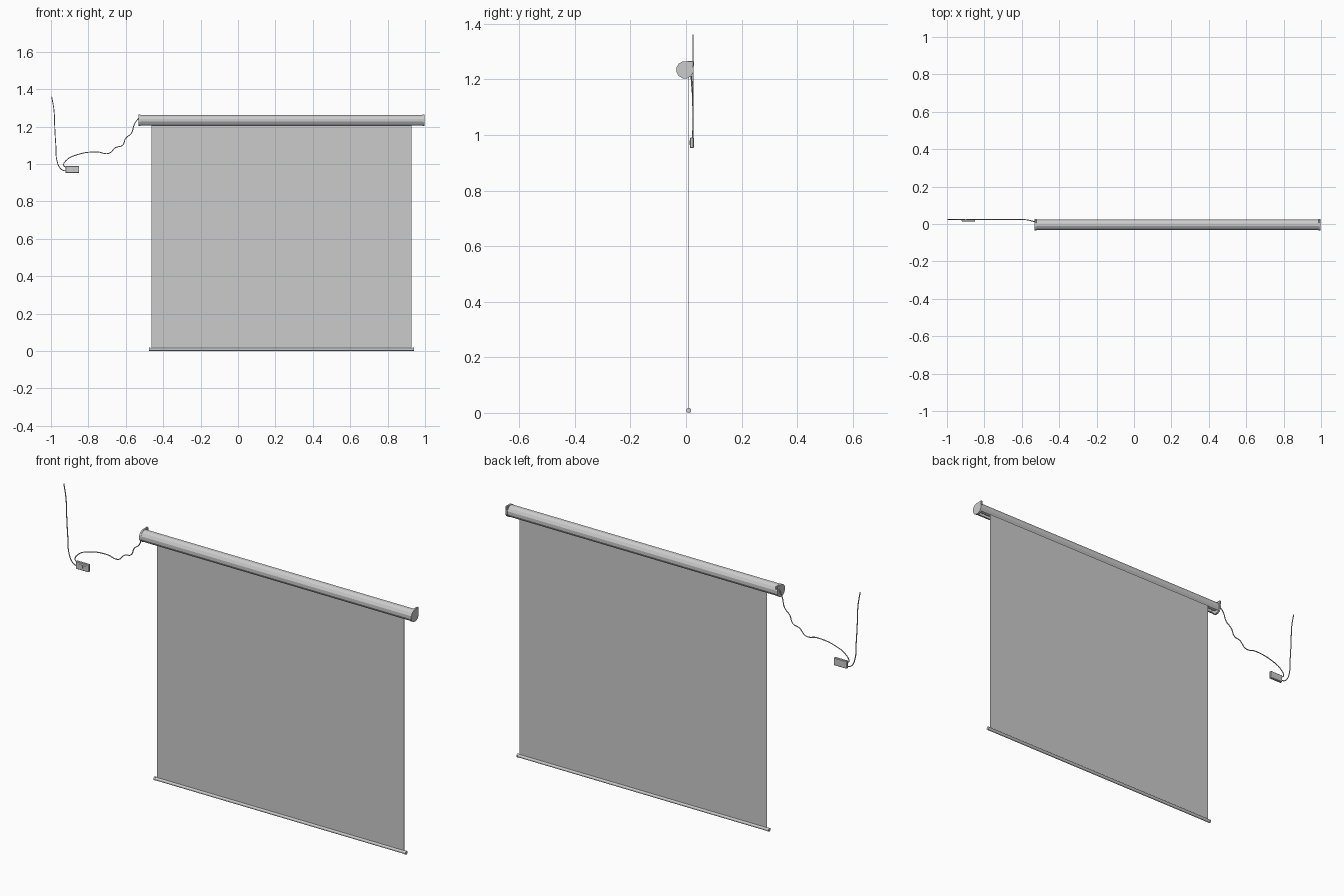
import bpy, bmesh, math

if "Cube" in bpy.data.objects:
    bpy.data.objects.remove(bpy.data.objects["Cube"])

CY, CZ = -0.004, 1.234   # axis of the housing


def mesh_object(name, bm):
    bmesh.ops.recalc_face_normals(bm, faces=bm.faces)
    me = bpy.data.meshes.new(name)
    bm.to_mesh(me)
    bm.free()
    ob = bpy.data.objects.new(name, me)
    bpy.context.collection.objects.link(ob)
    return ob


def extrude_x(name, profile, x0, x1):
    """Solid prism along x from a closed (y, z) profile."""
    bm = bmesh.new()
    f = bm.faces.new([bm.verts.new((x0, y, z)) for y, z in profile])
    r = bmesh.ops.extrude_face_region(bm, geom=[f])
    for v in r["geom"]:
        if isinstance(v, bmesh.types.BMVert):
            v.co.x = x1
    return mesh_object(name, bm)


def box(name, lo, hi, bevel=0):
    ob = extrude_x(name, [(lo[1], lo[2]), (hi[1], lo[2]), (hi[1], hi[2]), (lo[1], hi[2])], lo[0], hi[0])
    if bevel:
        m = ob.modifiers.new("Bevel", "BEVEL")
        m.width, m.segments = bevel, 1
    return ob


def ring(radius, a0, a1, n, cy=CY, cz=CZ):
    return [(cy + radius * math.cos(math.radians(a0 + (a1 - a0) * i / n)),
             cz + radius * math.sin(math.radians(a0 + (a1 - a0) * i / n))) for i in range(n + 1)]


def cable(name, pts):
    cu = bpy.data.curves.new(name, "CURVE")
    cu.dimensions = "3D"
    cu.bevel_depth, cu.bevel_resolution, cu.resolution_u = 0.0025, 1, 5
    cu.use_fill_caps = True
    sp = cu.splines.new("BEZIER")
    sp.bezier_points.add(len(pts) - 1)
    for bp, p in zip(sp.bezier_points, pts):
        bp.co = p
        bp.handle_left_type = bp.handle_right_type = "AUTO"
    ob = bpy.data.objects.new(name, cu)
    bpy.context.collection.objects.link(ob)


# Housing: faceted tube shell with a slot underneath for the fabric
outer = ring(0.030, -45, 255, 10)
inner = ring(0.027, 255, -45, 10)
extrude_x("housing", outer + inner, -0.524, 0.988)

# Roller hidden inside the housing
extrude_x("roller", ring(0.014, 0, 330, 11), -0.524, 0.988)

# End caps and the hanging brackets at the top rear
for side, x0, x1 in (("left", -0.532, -0.522), ("right", 0.986, 0.997)):
    extrude_x(side + "_end_cap", ring(0.0315, 15, 345, 11), x0, x1)
    box(side + "_bracket", (x0, 0.004, 1.246), (x1, 0.028, 1.266), 0.002)

# Fabric sheet
box("screen_fabric", (-0.462, 0.0095, 0.009), (0.927, 0.0105, 1.236))

# Weighted bottom bar with end plugs
extrude_x("bottom_bar", ring(0.008, 0, 330, 11, 0.01, 0.009), -0.468, 0.933)
for side, x0, x1 in (("left", -0.476, -0.468), ("right", 0.933, 0.940)):
    extrude_x(side + "_bar_plug", ring(0.009, 0, 330, 11, 0.01, 0.009), x0, x1)

# Switch box with rocker buttons
box("switch_box", (-0.922, 0.014, 0.952), (-0.849, 0.028, 0.990), 0.002)
for i in range(2):
    x = -0.900 + 0.022 * i
    box(f"switch_button_{i + 1}", (x, 0.0125, 0.963), (x + 0.018, 0.016, 0.979))

# Cables: housing to switch, switch to power
switch_run = [(-0.528, 0.012, 1.250), (-0.553, 0.018, 1.215), (-0.570, 0.022, 1.165), (-0.600, 0.024, 1.138),
              (-0.618, 0.025, 1.100), (-0.655, 0.025, 1.088), (-0.690, 0.025, 1.057), (-0.755, 0.025, 1.065),
              (-0.860, 0.025, 1.050), (-0.918, 0.025, 1.020), (-0.932, 0.024, 0.992), (-0.915, 0.022, 0.981)]
cable("switch_cable", switch_run)
cable("power_cable", [(-0.915, 0.022, 0.962), (-0.945, 0.024, 0.972), (-0.966, 0.025, 1.010),
                      (-0.974, 0.025, 1.100), (-0.980, 0.025, 1.200), (-0.984, 0.025, 1.290),
                      (-0.996, 0.025, 1.360)])
